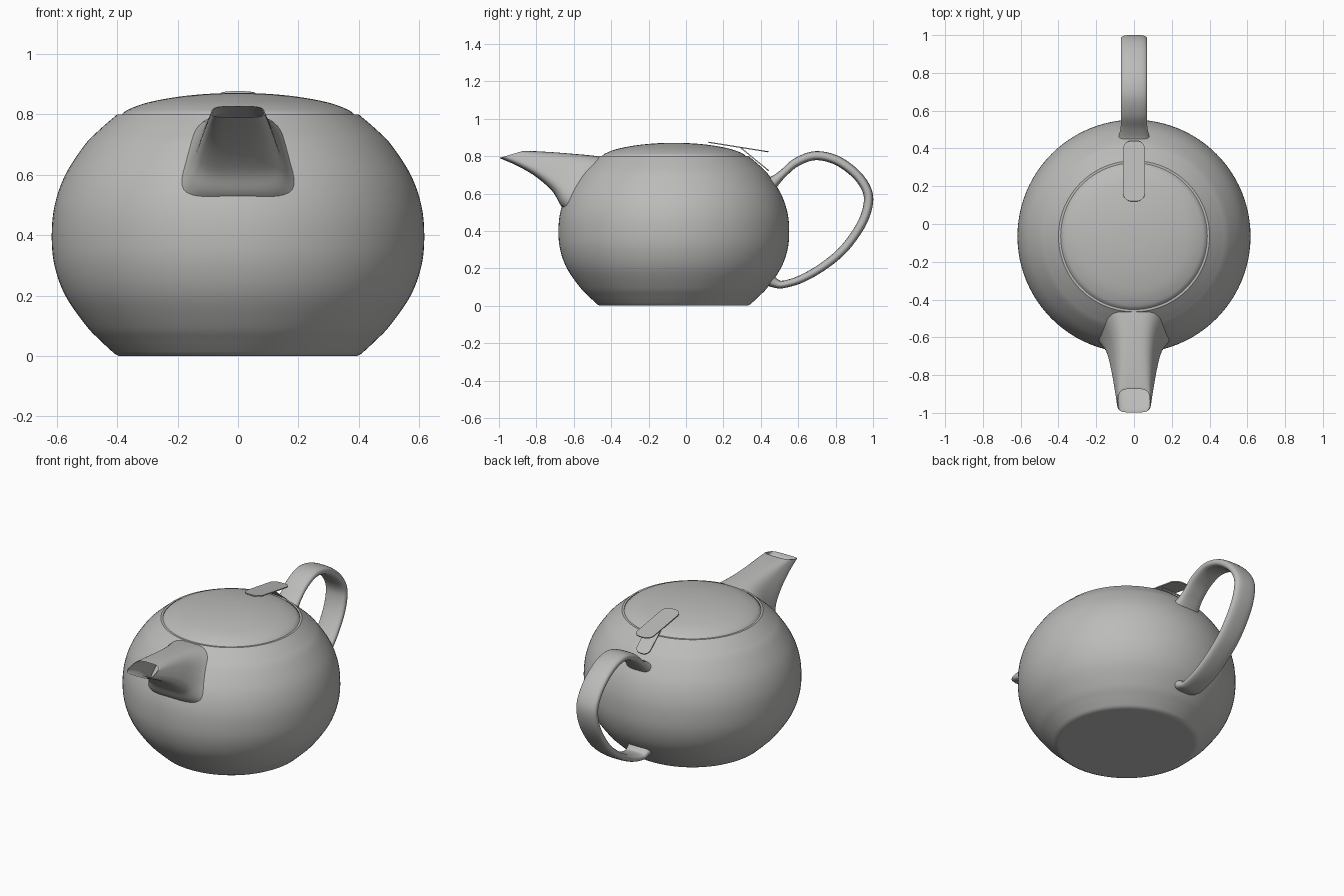
import bpy, bmesh, math
from mathutils import Vector

if "Cube" in bpy.data.objects:
    bpy.data.objects.remove(bpy.data.objects["Cube"])

grey = bpy.data.materials.new("warm_grey")
grey.use_nodes = True
grey.diffuse_color = (0.5, 0.5, 0.49, 1)
bsdf = next(n for n in grey.node_tree.nodes if n.type == 'BSDF_PRINCIPLED')
bsdf.inputs["Base Color"].default_value = grey.diffuse_color
bsdf.inputs["Roughness"].default_value = 0.6

CENTRE_Y = -0.065


def smooth_path(points, steps=6):
    """Catmull-Rom interpolation through tuples of any length."""
    pts = [Vector(p) for p in points]
    pts = [2 * pts[0] - pts[1]] + pts + [2 * pts[-1] - pts[-2]]
    out = []
    for a, b, c, d in zip(pts, pts[1:], pts[2:], pts[3:]):
        for i in range(steps):
            t = i / steps
            out.append(0.5 * (2 * b + (c - a) * t + (2 * a - 5 * b + 4 * c - d) * t**2
                              + (3 * b - a - 3 * c + d) * t**3))
    return out + [pts[-2]]


def squircle(count, power):
    """Rounded-square outline with both coordinates in -1..1."""
    def soft(v):
        return math.copysign(abs(v) ** power, v)
    angles = [2 * math.pi * i / count for i in range(count)]
    return [(soft(math.cos(a)), soft(math.sin(a))) for a in angles]


def skin(name, rings, loop=False, angle=35):
    """Join rings of points into one closed surface."""
    bm = bmesh.new()
    rows = [[bm.verts.new(p) for p in ring] for ring in rings]
    n = len(rows[0])
    pairs = list(zip(rows, rows[1:]))
    if loop:
        pairs.append((rows[-1], rows[0]))
    else:
        bm.faces.new(rows[0])
        bm.faces.new(rows[-1])
    for a, b in pairs:
        for i in range(n):
            j = (i + 1) % n
            bm.faces.new((a[i], a[j], b[j], b[i]))
    bmesh.ops.recalc_face_normals(bm, faces=bm.faces)
    mesh = bpy.data.meshes.new(name)
    bm.to_mesh(mesh)
    bm.free()
    mesh.materials.append(grey)
    obj = bpy.data.objects.new(name, mesh)
    bpy.context.collection.objects.link(obj)
    bpy.ops.object.select_all(action='DESELECT')
    obj.select_set(True)
    bpy.context.view_layer.objects.active = obj
    bpy.ops.object.shade_smooth_by_angle(angle=math.radians(angle))
    return obj


def lathe(name, profile, segments=96):
    turns = [2 * math.pi * i / segments for i in range(segments)]
    return skin(name, [[(r * math.cos(a), CENTRE_Y + r * math.sin(a), z) for a in turns]
                       for r, z in profile])


def plate(name, start, end, half_width, radius, thick=0.006):
    """Thin rounded strip between two (y, z) points."""
    a, b = Vector((0, *start)), Vector((0, *end))
    along = (b - a).normalized()
    up = Vector((1, 0, 0)).cross(along) * thick / 2
    half = (b - a).length / 2
    outline = []
    for k in range(4):
        sx, sy = ((1, 1), (-1, 1), (-1, -1), (1, -1))[k]
        for i in range(9):
            t = math.pi / 2 * (k + i / 8)
            outline.append((sx * (half_width - radius) + radius * math.cos(t),
                            sy * (half - radius) + radius * math.sin(t)))
    flat = [(a + b) / 2 + Vector((x, 0, 0)) + along * y for x, y in outline]
    return skin(name, [[p - up for p in flat], [p + up for p in flat]])


# Body: round bowl with an open rim and an inner wall
outer = [tuple(p) for p in smooth_path([
    (.41, .008), (.455, .05), (.503, .1), (.572, .2), (.608, .3), (.617, .4),
    (.607, .5), (.572, .6), (.507, .7), (.458, .75), (.4, .8)])]
inner = [(r - .012, z) for r, z in reversed(outer) if z > .03]
lathe("body", [(.38, 0), (.395, 0)] + outer + inner)

# Lid: shallow dome sunk just inside the rim
dome = smooth_path([(.388, .797), (.365, .815), (.3, .839), (.2, .858), (.1, .868), (.01, .871)])
lathe("lid", [(.37, .76), (.388, .76)] + [tuple(p) for p in dome])

# Spout: hollow loft; rows hold top y, z, bottom y, z, top and bottom half widths
spout_rows = smooth_path([
    (-.87, .828, -.998, .79, .083, .093),
    (-.8, .826, -.9, .747, .083, .112),
    (-.7, .82, -.8, .688, .086, .135),
    (-.6, .812, -.713, .61, .098, .16),
    (-.52, .805, -.672, .54, .118, .19),
    (-.455, .797, -.63, .5, .14, .235)], 5)


def spout_ring(row, scale):
    ty, tz, by, bz, wt, wb = row
    ring = []
    for u, v in squircle(40, .55):
        f = (v * scale + 1) / 2
        ring.append((u * scale * (wb + (wt - wb) * f), by + (ty - by) * f, bz + (tz - bz) * f))
    return ring


skin("spout", [spout_ring(r, 1) for r in reversed(spout_rows)]
     + [spout_ring(r, .95) for r in spout_rows], loop=True, angle=50)

# Handle: flattened loop; rows hold y, z, half width, half thickness
handle_rows = smooth_path([
    (.44, .64, .09, .045), (.475, .668, .078, .03), (.52, .708, .07, .022),
    (.59, .767, .07, .023), (.69, .802, .07, .024), (.8, .78, .07, .025),
    (.9, .712, .07, .025), (.962, .63, .07, .025), (.975, .55, .07, .025),
    (.94, .44, .07, .024), (.85, .31, .07, .023), (.74, .215, .07, .022),
    (.62, .145, .07, .021), (.52, .114, .07, .02), (.475, .122, .073, .026),
    (.43, .15, .085, .04)])
handle_rings = []
for i, (y, z, w, t) in enumerate(handle_rows):
    before, after = handle_rows[max(i - 1, 0)], handle_rows[min(i + 1, len(handle_rows) - 1)]
    normal = Vector((0, before[1] - after[1], after[0] - before[0])).normalized()
    handle_rings.append([Vector((u * w, y, z)) + normal * v * t for u, v in squircle(28, .7)])
skin("handle", handle_rings, angle=60)

# Thumb tab on the lid and the hinge strip beneath it
plate("thumb_tab", (.12, .874), (.44, .823), .058, .045)
plate("hinge_strip", (.29, .847), (.442, .722), .046, .035)
